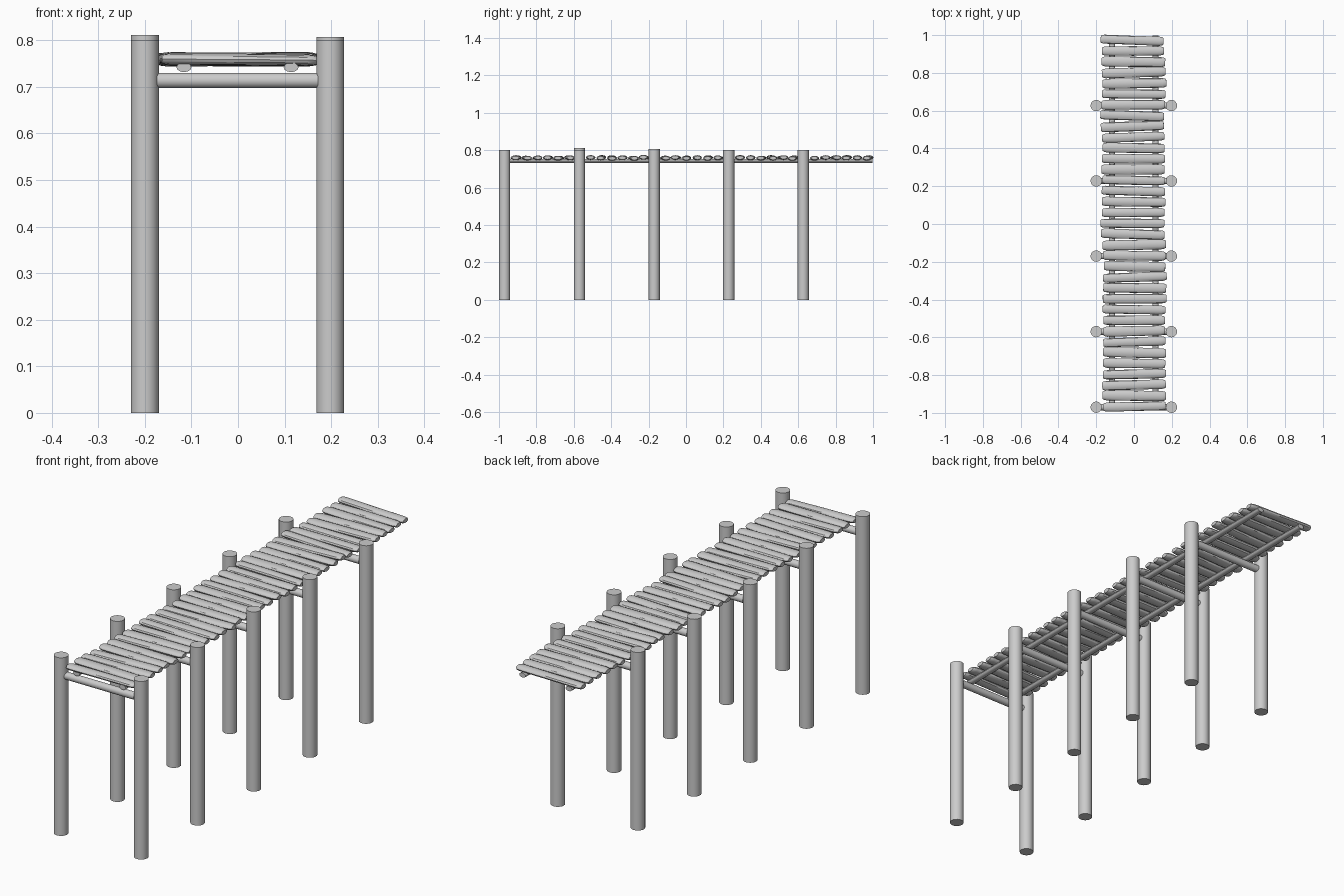
import bpy, bmesh, math, random
from mathutils import Matrix, Vector

if "Cube" in bpy.data.objects:
    bpy.data.objects.remove(bpy.data.objects["Cube"])

random.seed(4)


def log(name, loc, rot, length, ra, rb, sides=16, rings=((0, 1), (1, 1)), bend=0.0):
    """Capped log along local Z; rings = (position 0..1, radius scale)."""
    bm = bmesh.new()
    loops = []
    for t, s in rings:
        z = (t - 0.5) * length
        off = bend * (1 - (2 * t - 1) ** 2)
        loops.append([bm.verts.new((ra * s * math.cos(2 * math.pi * i / sides) + off,
                                    rb * s * math.sin(2 * math.pi * i / sides), z))
                      for i in range(sides)])
    for a, b in zip(loops, loops[1:]):
        for i in range(sides):
            j = (i + 1) % sides
            bm.faces.new((a[i], a[j], b[j], b[i]))
    bm.faces.new(loops[0][::-1])
    bm.faces.new(loops[-1])
    me = bpy.data.meshes.new(name)
    bm.to_mesh(me)
    bm.free()
    ob = bpy.data.objects.new(name, me)
    bpy.context.collection.objects.link(ob)
    ob.matrix_world = Matrix.Translation(Vector(loc)) @ rot
    bpy.context.view_layer.objects.active = ob
    bpy.ops.object.select_all(action='DESELECT')
    ob.select_set(True)
    bpy.ops.object.shade_smooth_by_angle(angle=math.radians(35))
    return ob


UPRIGHT = Matrix.Identity(4)
ALONG_X = Matrix.Rotation(math.radians(90), 4, 'Y')
ALONG_Y = Matrix.Rotation(math.radians(-90), 4, 'X')

# posts in pairs, with a cross beam between each pair
post_y = (-0.97, -0.57, -0.17, 0.228, 0.627)
left_h = (0.80, 0.811, 0.80, 0.797, 0.80)
right_h = (0.80, 0.80, 0.807, 0.80, 0.80)
for y, hl, hr in zip(post_y, left_h, right_h):
    log("left_post", (-0.2, y, hl / 2), UPRIGHT, hl, 0.03, 0.03, 20)
    log("right_post", (0.198, y, hr / 2), UPRIGHT, hr, 0.03, 0.03, 20)
    log("cross_beam", (-0.001, y, 0.7135), ALONG_X, 0.346, 0.0165, 0.0165)

# two long stringers under the deck
for x in (-0.116, 0.114):
    log("stringer", (x, 0.008, 0.742), ALONG_Y, 1.98, 0.016, 0.0105, 12)

# deck of flattened, slightly irregular logs (front to back)
shift = (2, 1, 0, 2, 1, 3, 2, 0, 1, 0, 3, 4, 5, 3, 2, 1, -7,
         -8, -4, -2, -3, -2, -5, -3, -2, -4, -9, -10, -4, -1, 2, -2, -3, -6, -10)
n = len(shift)
ends = ((0, 0.72), (0.02, 0.9), (0.06, 1), (0.5, 1.02), (0.94, 1), (0.98, 0.9), (1, 0.72))
for k, s in enumerate(shift):
    y = -0.966 + k * 1.939 / (n - 1)
    rings = [(t, r * random.uniform(0.96, 1.03)) for t, r in ends]
    yaw = Matrix.Rotation(math.radians(random.uniform(-2.2, 2.2)), 4, 'Z')
    pitch = Matrix.Rotation(math.radians(random.uniform(-0.8, 0.8)), 4, 'Y')
    log("deck_plank", (s / 1000, y, 0.759 + random.uniform(-0.0015, 0.0015)),
        yaw @ pitch @ ALONG_X, random.uniform(0.325, 0.338),
        0.0125, random.uniform(0.0235, 0.0265), 12, rings, random.uniform(-0.001, 0.001))
